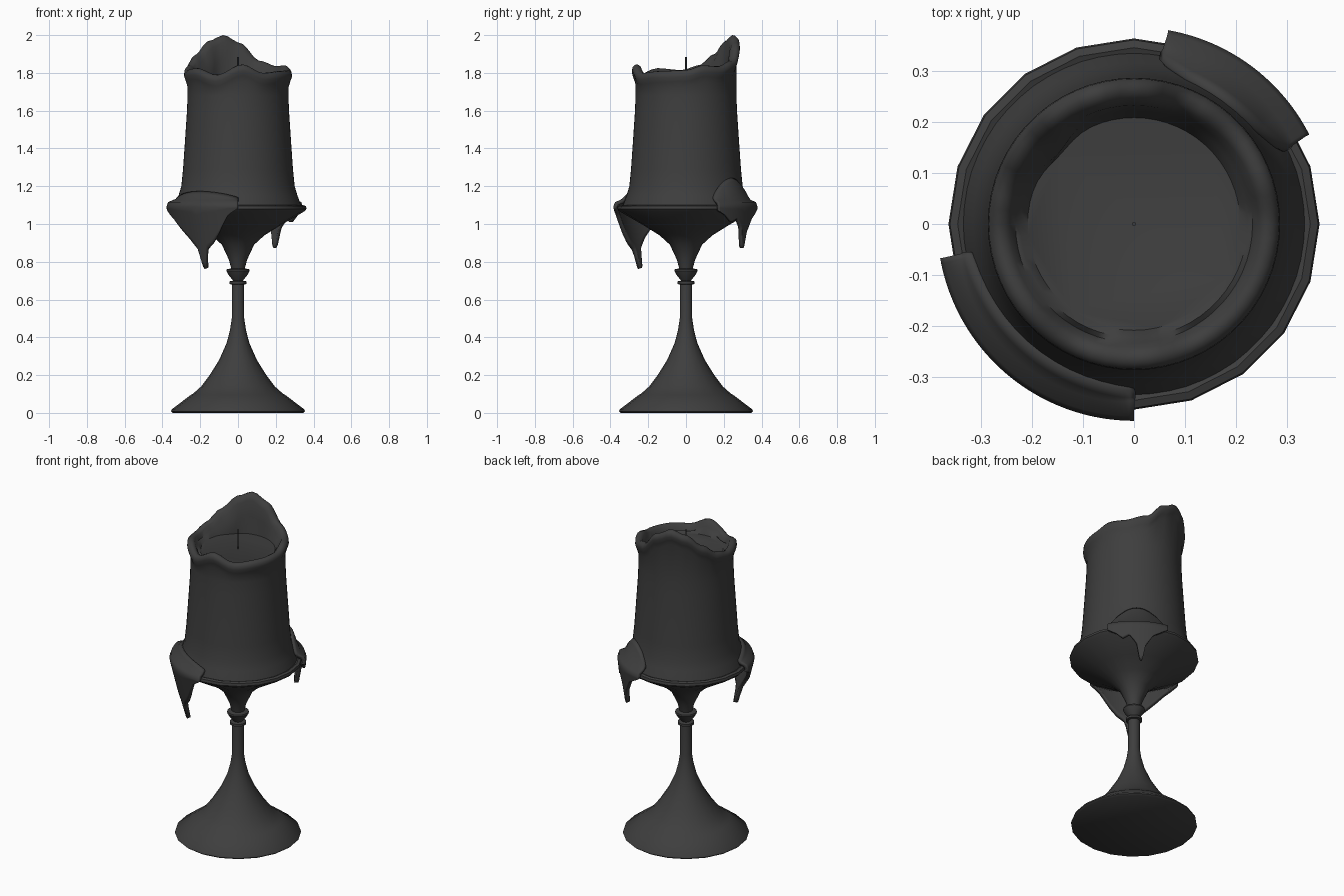
import bpy
import bmesh
from math import sin, cos, radians, pi, exp

default = bpy.data.objects.get("Cube")
if default:
    bpy.data.objects.remove(default)

grey = bpy.data.materials.new("dark grey")
grey.use_nodes = True
colour = (0.048, 0.048, 0.048, 1)
grey.diffuse_color = colour
grey.node_tree.nodes["Principled BSDF"].inputs["Base Color"].default_value = colour


def interpolate(points, x, smooth=False):
    """Value at x along sorted (x, value) pairs, optionally eased."""
    for (x0, y0), (x1, y1) in zip(points, points[1:]):
        if x0 <= x <= x1:
            t = (x - x0) / (x1 - x0)
            if smooth:
                t = t * t * (3 - 2 * t)
            return y0 + (y1 - y0) * t
    return points[-1][1]


def polar(r, angle, z):
    return (r * cos(angle), r * sin(angle), z)


def skin(name, rows, closed, caps=False, sharp=40):
    """Bridge rows of points into a smooth-shaded surface."""
    bm = bmesh.new()
    grid = [[bm.verts.new(p) for p in row] for row in rows]
    n = len(rows[0])
    for low, high in zip(grid, grid[1:]):
        for i in range(n if closed else n - 1):
            j = (i + 1) % n
            bm.faces.new((low[i], low[j], high[j], high[i]))
    if caps:
        bm.faces.new(grid[0][::-1])
        bm.faces.new(grid[-1])
    bmesh.ops.recalc_face_normals(bm, faces=bm.faces)
    mesh = bpy.data.meshes.new(name)
    bm.to_mesh(mesh)
    bm.free()
    mesh.materials.append(grey)
    obj = bpy.data.objects.new(name, mesh)
    bpy.context.collection.objects.link(obj)
    bpy.ops.object.select_all(action="DESELECT")
    obj.select_set(True)
    bpy.context.view_layer.objects.active = obj
    bpy.ops.object.shade_smooth_by_angle(angle=radians(sharp))
    return obj


def ring_angles(n):
    return [2 * pi * i / n for i in range(n)]


# Goblet-shaped stand: foot, stem, collars and cup
stand = [(.345, 0), (.355, .008), (.352, .018), (.25, .095), (.24, .1),
         (.195, .14), (.15, .2), (.1, .28), (.06, .37), (.042, .44),
         (.033, .5), (.033, .68), (.046, .682), (.046, .696), (.026, .7),
         (.05, .73), (.062, .752), (.06, .76), (.036, .765), (.048, .81),
         (.085, .89), (.14, .94), (.22, .99), (.35, 1.066), (.363, 1.08),
         (.36, 1.095), (.345, 1.1), (.32, 1.09)]
skin("candle_stand", [[polar(r, a, z) for a in ring_angles(20)]
                      for r, z in stand], True, caps=True)

# Candle: tapered body whose melted rim rises and falls around the top
rim = [(0, 1.815), (20, 1.84), (40, 1.835), (65, 1.865), (88, 1.96),
       (107, 2.0), (125, 1.97), (145, 1.9), (165, 1.84), (185, 1.815),
       (215, 1.825), (245, 1.79), (275, 1.845), (300, 1.8), (330, 1.81),
       (360, 1.815)]
body = [(.337, 1.085), (.33, 1.11), (.315, 1.15), (.3, 1.2), (.291, 1.29),
        (.28, 1.45), (.27, 1.6), (.267, 1.68)]
lip = [(.268, -.09), (.277, -.06), (.286, -.035), (.284, -.014),
       (.272, -.002), (.258, 0), (.243, -.01), (.232, -.035)]
angles = ring_angles(60)
heights = [interpolate(rim, a * 180 / pi, True) for a in angles]
rows = [[polar(r, a, z) for a in angles] for r, z in body]
rows += [[polar(r, a, h + dz) for a, h in zip(angles, heights)] for r, dz in lip]


# Inner wall bulges a little below the tall side, then meets the wax pool
def swell(a):
    return .02 * exp(-((a - radians(137)) / .25) ** 2)


pool_z = 1.765
rows.append([polar(.222 - swell(a), a, (h + pool_z) / 2 - .01)
             for a, h in zip(angles, heights)])
rows.append([polar(.208 - swell(a) / 2, a, pool_z) for a in angles])
skin("candle", rows, True, caps=True, sharp=50)

# Wick
skin("wick", [[polar(.004, a, z) for a in ring_angles(8)]
              for z in (pool_z - .01, 1.885)], True, caps=True)


def wax_drip(name, outline, crest, tip_radius, tip_z):
    """Sheet of wax from the candle side over the cup edge, hanging to a tip."""
    start, end = outline[0][0], outline[-1][0]
    columns, hang = 48, 8
    sheet = []
    for i in range(columns + 1):
        t = i / columns
        degrees = start + (end - start) * t
        a = radians(degrees)
        bottom = interpolate(outline, degrees)
        top = 1.125 + (crest - 1.125) * sin(pi * t) ** .7
        side = interpolate([(z, r) for r, z in body], top)
        column = [polar(side - .004, a, top + .006),
                  polar(side + .012, a, top - .01),
                  polar(.343, a, 1.118), polar(.368, a, 1.108)]
        for k in range(hang + 1):
            z = 1.09 + (bottom - 1.09) * k / hang
            f = (1.09 - z) / (1.09 - tip_z)
            column.append(polar(.374 + (tip_radius - .374) * f, a, z))
        sheet.append(column)
    obj = skin(name, sheet, False, sharp=60)
    thick = obj.modifiers.new("thickness", "SOLIDIFY")
    thick.thickness = .022
    thick.offset = 0
    return obj


wax_drip("front_wax_drip",
         [(190, 1.075), (203, 1.03), (212, .98), (222, .925), (230, .87),
          (233.5, .77), (236.5, .76), (239, .86), (247, .9), (253, .95),
          (262, 1.05), (270, 1.085)], 1.16, .295, .76)
wax_drip("back_wax_drip",
         [(27, 1.07), (34, 1.045), (40, 1.01), (46, 1.03), (52, .98),
          (55, .88), (57.5, .87), (60, .96), (67, 1.03), (80, 1.08)],
         1.23, .352, .87)
